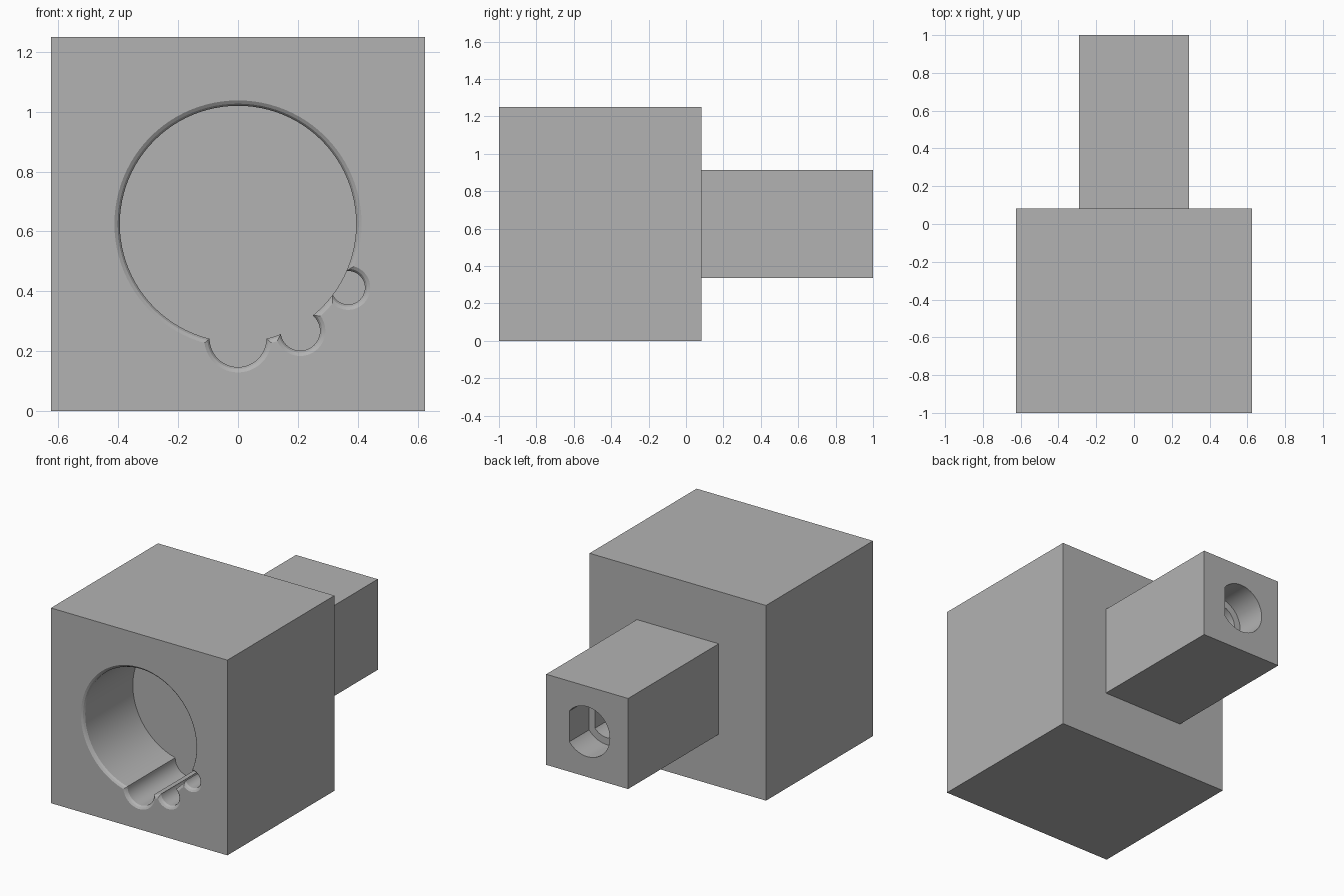
import bpy, bmesh, math
from mathutils import Vector

cube = bpy.data.objects.get("Cube")
if cube:
    bpy.data.objects.remove(cube, do_unlink=True)

GREY = (0.448, 0.448, 0.448, 1)
grey = bpy.data.materials.new("plain grey")
grey.use_nodes = True
grey.diffuse_color = GREY
grey.node_tree.nodes["Principled BSDF"].inputs["Base Color"].default_value = GREY


def make_object(name, bm):
    bmesh.ops.recalc_face_normals(bm, faces=bm.faces)
    mesh = bpy.data.meshes.new(name)
    bm.to_mesh(mesh)
    bm.free()
    mesh.materials.append(grey)
    obj = bpy.data.objects.new(name, mesh)
    bpy.context.collection.objects.link(obj)
    return obj


def box(name, half_x, y0, y1, z0, z1):
    bm = bmesh.new()
    bmesh.ops.create_cube(bm, size=1)
    bmesh.ops.scale(bm, vec=(2 * half_x, y1 - y0, z1 - z0), verts=bm.verts)
    bmesh.ops.translate(bm, vec=(0, (y0 + y1) / 2, (z0 + z1) / 2), verts=bm.verts)
    return make_object(name, bm)


def lathe(name, profile, x, z, sides=96, flat=None):
    """Turn (radius, y) points about an axis along y, optionally cut flat on +x."""
    bm = bmesh.new()
    rings = []
    for r, y in profile:
        angles = [2 * math.pi * i / sides for i in range(sides)]
        rings.append([bm.verts.new((x + r * math.cos(a), y, z + r * math.sin(a)))
                      for a in angles])
    for a, b in zip(rings, rings[1:]):
        for i in range(sides):
            j = (i + 1) % sides
            bm.faces.new((a[i], a[j], b[j], b[i]))
    bm.faces.new(rings[0])
    bm.faces.new(rings[-1])
    if flat is not None:
        cut = bmesh.ops.bisect_plane(bm, geom=bm.verts[:] + bm.edges[:] + bm.faces[:],
                                     plane_co=Vector((flat, 0, 0)),
                                     plane_no=Vector((1, 0, 0)), clear_outer=True)
        edges = [e for e in cut["geom_cut"] if isinstance(e, bmesh.types.BMEdge)]
        bmesh.ops.holes_fill(bm, edges=edges, sides=0)
    return make_object(name, bm)


def carve(target, cutter):
    mod = target.modifiers.new("carve", "BOOLEAN")
    mod.operation = "DIFFERENCE"
    mod.solver = "EXACT"
    mod.object = cutter
    bpy.context.view_layer.objects.active = target
    bpy.ops.object.modifier_apply(modifier=mod.name)
    bpy.data.objects.remove(cutter, do_unlink=True)


# Main parts
FRONT, STEP, BACK, MID = -1.0, 0.083, 1.0, 0.625
body = box("body", 0.625, FRONT, STEP, 0, 1.25)
rear_block = box("rear_block", 0.29, STEP, BACK, MID - 0.29, MID + 0.29)

# Front socket: main bore and three side lobes, each with a rounded rim
LIP = 0.018
for x, z, r, depth in ((0, MID, 0.395, 0.5), (0, 0.242, 0.095, 0.5),
                       (0.208, 0.268, 0.066, 0.5), (0.368, 0.412, 0.056, 0.25)):
    profile = [(r + LIP, FRONT - 0.05), (r + LIP, FRONT),
               (r + LIP * 0.4, FRONT + LIP * 0.4), (r, FRONT + LIP),
               (r, FRONT + depth)]
    carve(body, lathe("socket_cutter", profile, x, z, 96 if r > 0.2 else 48))

# Rear stepped hole with one flat side
for r, flat, depth in ((0.16, 0.126, 0.2), (0.115, 0.085, 0.6)):
    profile = [(r, BACK + 0.05), (r, BACK - depth)]
    carve(rear_block, lathe("hole_cutter", profile, 0, MID, 64, flat))

# Smooth the bores while keeping edges crisp
for obj in (body, rear_block):
    bpy.ops.object.select_all(action="DESELECT")
    obj.select_set(True)
    bpy.context.view_layer.objects.active = obj
    bpy.ops.object.shade_smooth_by_angle(angle=math.radians(20))
